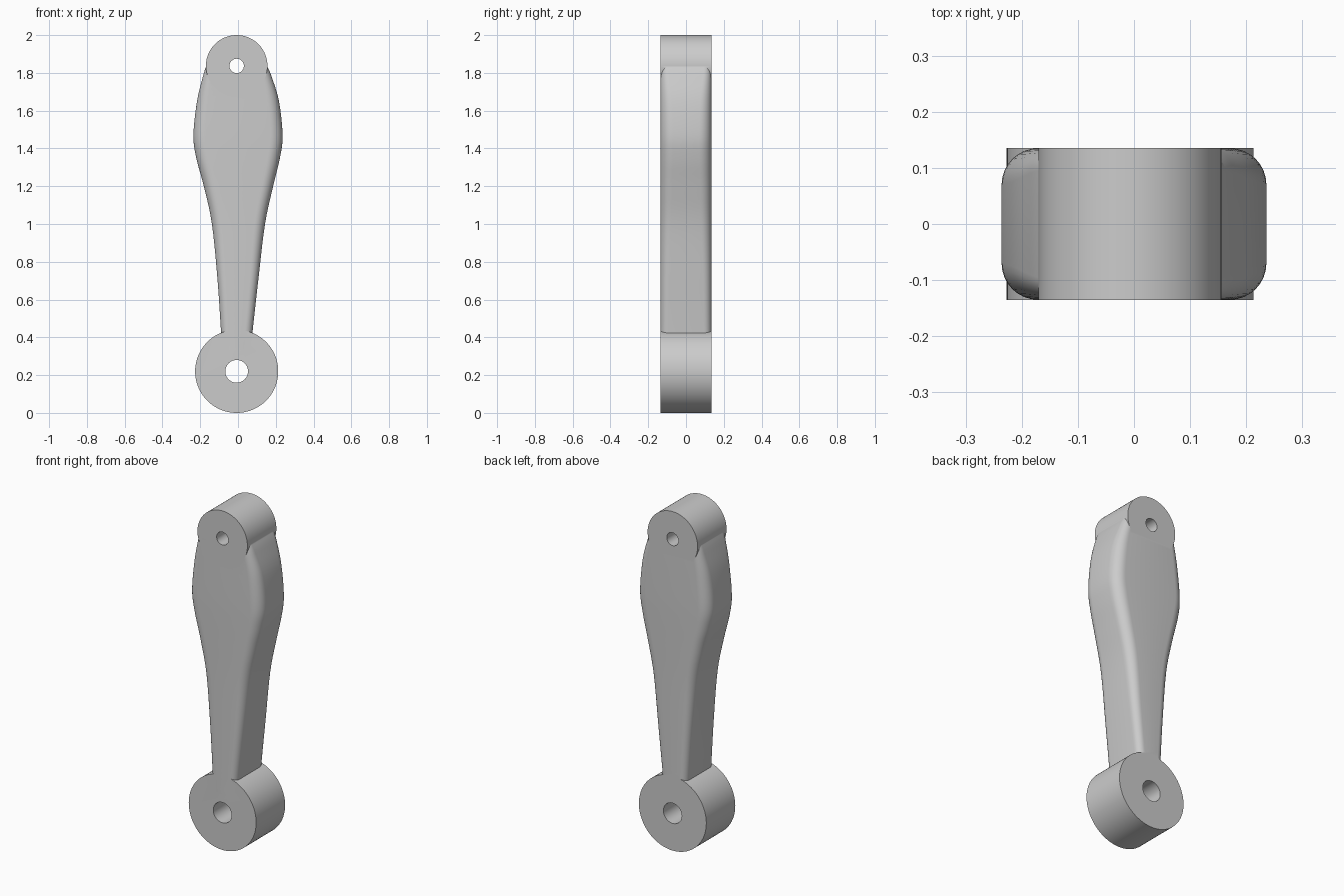
import bpy
import bmesh
from math import sin, cos, pi
from mathutils import Matrix

if "Cube" in bpy.data.objects:
    bpy.data.objects.remove(bpy.data.objects["Cube"])

DEPTH = 0.135     # half thickness of the link
AXIS_X = -0.007   # x of both pivot holes

grey = bpy.data.materials.new("plain_grey")
grey.use_nodes = True
grey.diffuse_color = (0.6, 0.6, 0.6, 1)
grey.node_tree.nodes["Principled BSDF"].inputs["Base Color"].default_value = (0.6, 0.6, 0.6, 1)


def to_object(name, bm):
    bmesh.ops.recalc_face_normals(bm, faces=bm.faces)
    mesh = bpy.data.meshes.new(name)
    bm.to_mesh(mesh)
    bm.free()
    mesh.materials.append(grey)
    obj = bpy.data.objects.new(name, mesh)
    bpy.context.collection.objects.link(obj)
    return obj


def cylinder(name, z, radius, half_depth, sides):
    bm = bmesh.new()
    place = Matrix.Translation((AXIS_X, 0, z)) @ Matrix.Rotation(pi / 2, 4, "X")
    bmesh.ops.create_cone(bm, cap_ends=True, segments=sides, radius1=radius,
                          radius2=radius, depth=2 * half_depth, matrix=place)
    return to_object(name, bm)


def combine(target, tool, operation):
    mod = target.modifiers.new(operation.lower(), "BOOLEAN")
    mod.operation = operation
    mod.solver = "EXACT"
    mod.object = tool
    bpy.ops.object.select_all(action="DESELECT")
    target.select_set(True)
    bpy.context.view_layer.objects.active = target
    bpy.ops.object.modifier_apply(modifier=mod.name)
    bpy.data.objects.remove(tool)


def catmull(a, b, c, d, t):
    return 0.5 * (2 * b + (c - a) * t + (2 * a - 5 * b + 4 * c - d) * t * t
                  + (3 * b - a - 3 * c + d) * t ** 3)


def smooth_rows(rows, steps):
    pts = [rows[0]] + rows + [rows[-1]]
    out = []
    for i in range(len(rows) - 1):
        for s in range(steps):
            out.append([catmull(*vals, s / steps) for vals in zip(*pts[i:i + 4])])
    return out + [list(rows[-1])]


def rounded_section(left, right, radius, steps=8):
    corners = [(right, 1, 0), (left, -1, 1), (left, -1, 2), (right, 1, 3)]
    for x, side, quarter in corners:
        cy = (DEPTH - radius) * (1 if quarter < 2 else -1)
        for s in range(steps + 1):
            a = (quarter + s / steps) * pi / 2
            yield x - side * radius + radius * cos(a), cy + radius * sin(a)


# Swelling arm: height, left edge, right edge, corner radius
arm_rows = [(0.33, -0.083, 0.067, 0.035), (0.43, -0.09, 0.077, 0.04),
            (0.7, -0.108, 0.107, 0.045), (1.0, -0.138, 0.143, 0.055),
            (1.2, -0.181, 0.186, 0.06), (1.35, -0.221, 0.222, 0.065),
            (1.47, -0.236, 0.236, 0.065), (1.65, -0.217, 0.217, 0.06),
            (1.78, -0.186, 0.178, 0.045), (1.835, -0.169, 0.155, 0.04)]
bm = bmesh.new()
rings = [[bm.verts.new((x, y, z)) for x, y in rounded_section(left, right, r)]
         for z, left, right, r in smooth_rows(arm_rows, 5)]
for low, high in zip(rings, rings[1:]):
    for i in range(len(low)):
        j = (i + 1) % len(low)
        bm.faces.new((low[i], low[j], high[j], high[i]))
bm.faces.new(rings[0])
bm.faces.new(rings[-1])
link = to_object("link_arm", bm)

# Pivot bosses at both ends, merged into the arm
combine(link, cylinder("lower_boss", 0.22, 0.22, DEPTH, 96), "UNION")
combine(link, cylinder("upper_boss", 1.837, 0.163, DEPTH, 96), "UNION")

# Through holes
combine(link, cylinder("lower_hole", 0.22, 0.06, 0.3, 48), "DIFFERENCE")
combine(link, cylinder("upper_hole", 1.837, 0.038, 0.3, 48), "DIFFERENCE")

bpy.ops.object.shade_smooth_by_angle(angle=pi / 6)
